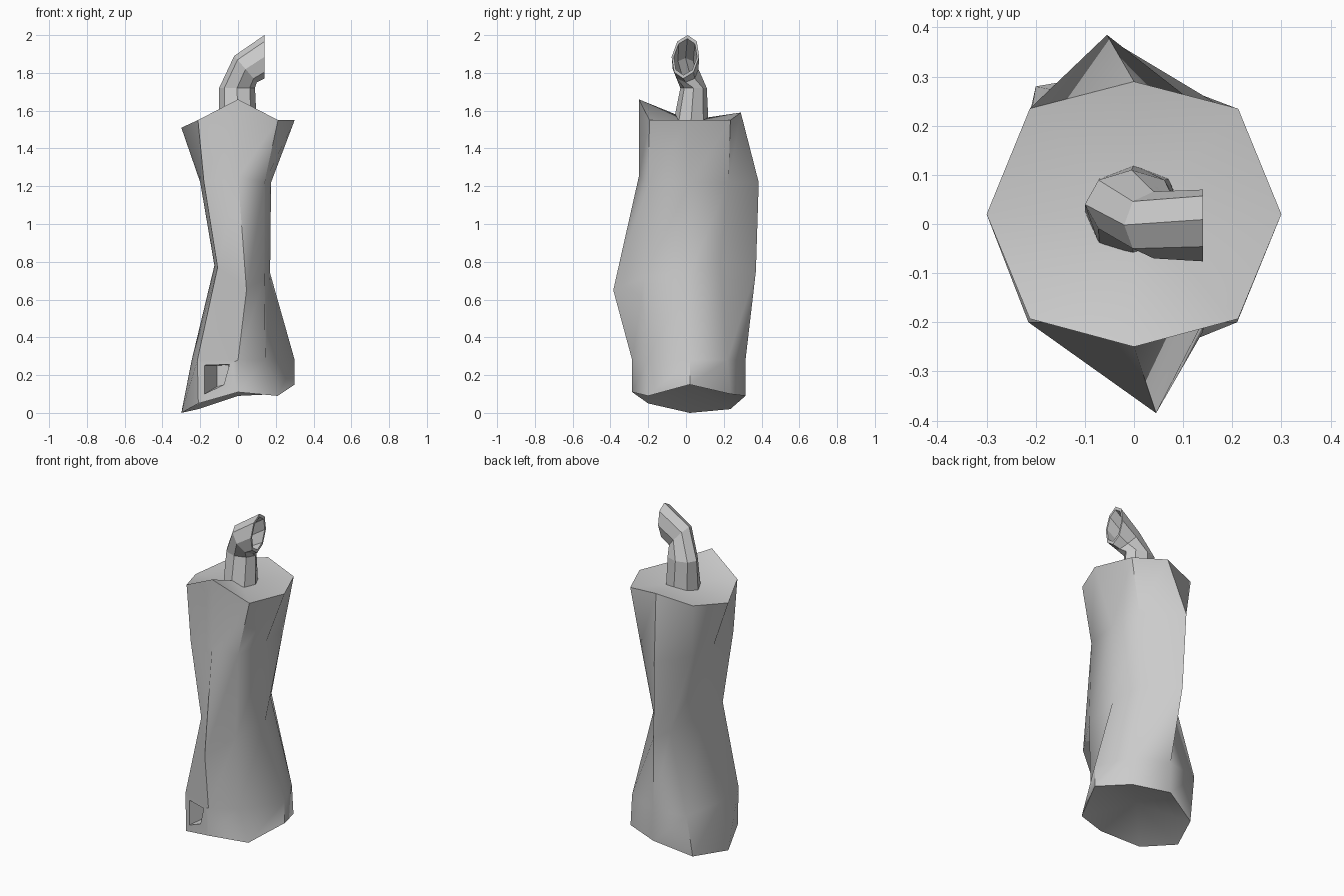
import bpy, bmesh, math
from mathutils import Vector

if "Cube" in bpy.data.objects:
    bpy.data.objects.remove(bpy.data.objects["Cube"])


def loft(name, rings, start=None, end=None, smooth=None):
    """Skin equal-sized rings; close ends with a fan to a point or a flat face."""
    bm = bmesh.new()
    loops = [[bm.verts.new(p) for p in ring] for ring in rings]
    n = len(loops[0])
    for a, b in zip(loops, loops[1:]):
        for i in range(n):
            j = (i + 1) % n
            bm.faces.new((a[i], a[j], b[j], b[i]))
    for loop, tip in ((loops[0], start), (loops[-1], end)):
        if tip == "flat":
            bm.faces.new(loop)
        elif tip:
            c = bm.verts.new(tip)
            for i in range(n):
                bm.faces.new((loop[i], loop[(i + 1) % n], c))
    bmesh.ops.recalc_face_normals(bm, faces=bm.faces)
    mesh = bpy.data.meshes.new(name)
    bm.to_mesh(mesh)
    bm.free()
    if smooth:
        mesh.shade_smooth()
        mesh.set_sharp_from_angle(angle=math.radians(smooth))
    obj = bpy.data.objects.new(name, mesh)
    bpy.context.collection.objects.link(obj)
    return obj


def ring(outline, heights):
    return [(x, y, z) for (x, y), z in zip(outline, heights)]


# Body: warped eight-sided sections, counter-clockwise from the right
foot = [(.3, .02), (.21, .235), (0, .315), (-.21, .235), (-.3, .02), (-.21, -.2), (0, -.285), (.21, -.2)]
ankle = [(.3, .02), (.21, .22), (0, .315), (-.2, .28), (-.245, .02), (-.215, -.2), (0, -.285), (.145, -.2)]
waist = [(.17, .02), (.095, .18), (-.04, .37), (-.07, .255), (-.125, .02), (-.108, -.2), (.045, -.385), (.14, -.22)]
chest = [(.175, .02), (.15, .225), (-.055, .385), (-.18, .2), (-.2, .02), (-.18, -.2), (0, -.25), (.14, -.2)]
rim = [(.3, .02), (.212, .235), (0, .29), (-.212, .235), (-.3, .02), (-.212, -.193), (0, -.25), (.212, -.193)]
body = loft("body", [
    ring(foot, [.15, .1, .09, .02, 0, .05, .11, .09]),
    ring(ankle, [.28] * 8),
    ring(waist, [.74, .8, .75, .75, .78, .77, .65, .72]),
    ring(chest, [1.22] * 6 + [1.25, 1.22]),
    ring(rim, [1.55, 1.55, 1.59, 1.55, 1.51, 1.55, 1.66, 1.55]),
], start=(0, .02, .15), end=(0, .02, 1.55), smooth=48)

# Recessed slot low on the front
mouth = [(-.177, .1), (-.177, .252), (-.045, .257), (-.075, .15)]
back = [(-.11, .14), (-.11, .25), (-.05, .255), (-.055, .145)]
cutter = loft("slot_cutter", [[(x, y, z) for x, z in q]
                              for q, y in ((mouth, -.4), (mouth, -.21), (back, -.1))],
              start="flat", end="flat")
cutter.hide_render = True
cutter.hide_viewport = True
cut = body.modifiers.new("slot", "BOOLEAN")
cut.object = cutter
cut.operation = "DIFFERENCE"
cut.solver = "EXACT"


# Spout: bent eight-sided tube with a hollow end
def tube_ring(centre, u, width, scale=1):
    c, u, v = Vector(centre), Vector(u) * scale, Vector((0, width * scale, 0))
    return [c + u * math.cos(k * math.pi / 4) + v * math.sin(k * math.pi / 4) for k in range(8)]


path = [
    ((0, .025, 1.52), (-.1, 0, 0), .095),
    ((-.005, .04, 1.72), (-.095, 0, 0), .07),
    ((.04, -.002, 1.82), (-.06, 0, .07), .068),
    ((.14, -.003, 1.885), (0, .012, .115), .073),
]
outside = [tube_ring(*p) for p in path]
inside = [tube_ring(*p, scale=.84) for p in path[:0:-1]]
loft("spout", outside + inside, start="flat", end="flat")
